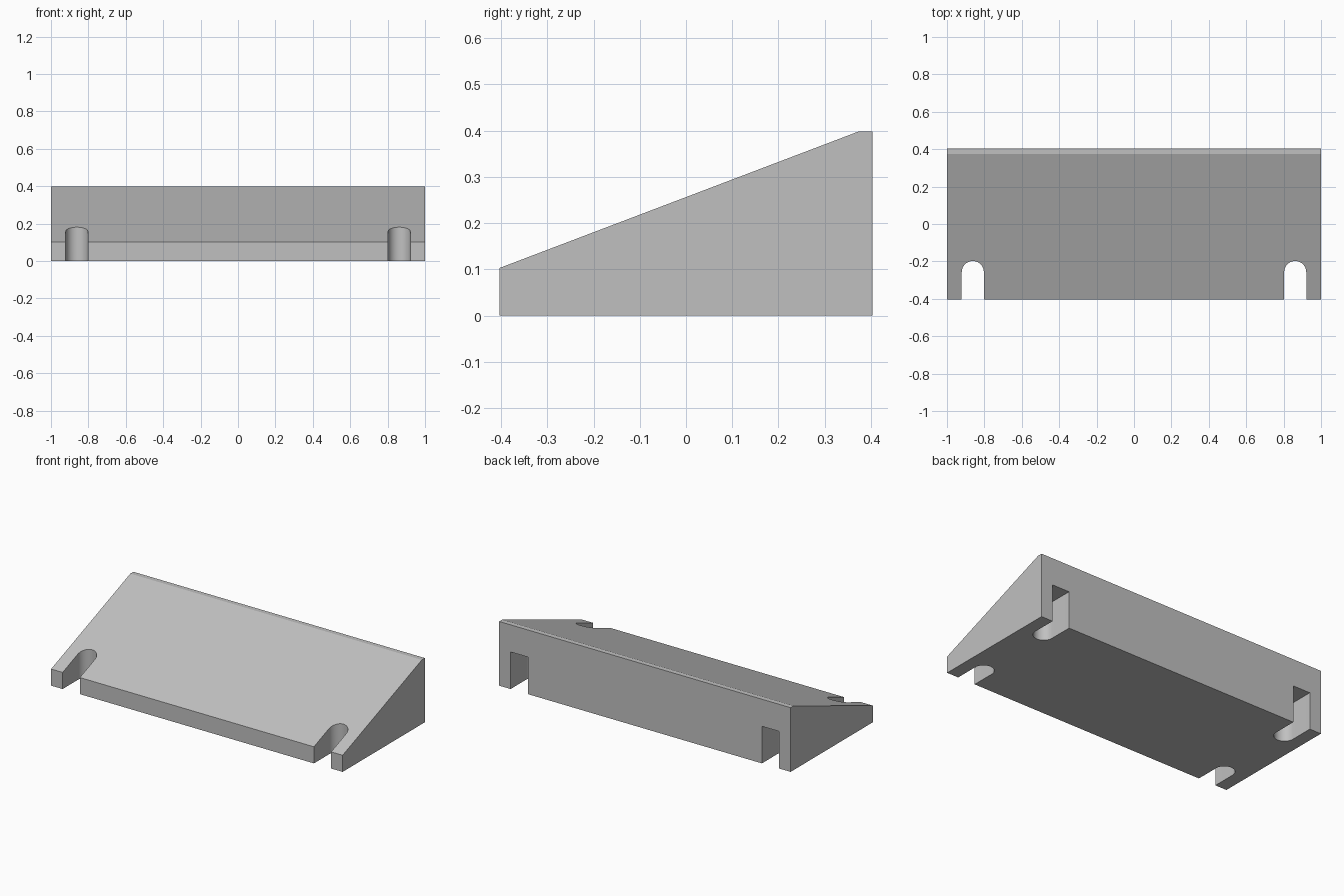
import bpy
import bmesh
from math import cos, sin, pi, radians

cube = bpy.data.objects.get("Cube")
if cube:
    bpy.data.objects.remove(cube, do_unlink=True)

HALF_DEPTH = 0.403
SLOT_X = 0.862
SLOT_R = 0.059
SLOT_DEPTH = 0.205

grey = bpy.data.materials.new("light_grey")
grey.use_nodes = True
colour = (0.53, 0.53, 0.53, 1)
grey.diffuse_color = colour
grey.node_tree.nodes["Principled BSDF"].inputs["Base Color"].default_value = colour


def extrude_profile(name, points, offset):
    """Solid made by sweeping a flat outline along an offset."""
    bm = bmesh.new()
    face = bm.faces.new([bm.verts.new(p) for p in points])
    swept = bmesh.ops.extrude_face_region(bm, geom=[face])
    moved = [v for v in swept["geom"] if isinstance(v, bmesh.types.BMVert)]
    bmesh.ops.translate(bm, verts=moved, vec=offset)
    bmesh.ops.recalc_face_normals(bm, faces=bm.faces)
    mesh = bpy.data.meshes.new(name)
    bm.to_mesh(mesh)
    bm.free()
    mesh.materials.append(grey)
    obj = bpy.data.objects.new(name, mesh)
    bpy.context.collection.objects.link(obj)
    return obj


def slot_cutter(name, x, side, height):
    """Round-ended slot opening on the front (side -1) or back (side 1)."""
    centre_y = side * (HALF_DEPTH - SLOT_DEPTH + SLOT_R)
    mouth_y = side * (HALF_DEPTH + 0.1)
    steps = 24
    arc = [(x + SLOT_R * cos(pi * i / steps),
            centre_y - side * SLOT_R * sin(pi * i / steps), -0.1)
           for i in range(steps + 1)]
    outline = [(x + SLOT_R, mouth_y, -0.1)] + arc + [(x - SLOT_R, mouth_y, -0.1)]
    return extrude_profile(name, outline, (0, 0, height + 0.1))


# Wedge body with a narrow flat ridge at the back
profile = [(-HALF_DEPTH, 0), (HALF_DEPTH, 0), (HALF_DEPTH, 0.398),
           (0.373, 0.398), (-HALF_DEPTH, 0.103)]
ramp = extrude_profile("ramp_body", [(-1, y, z) for y, z in profile], (2, 0, 0))

# Open slots through the front, blind slots under the back
cutters = []
for label, x in (("left", SLOT_X), ("right", -SLOT_X)):
    cutters.append(slot_cutter("front_slot_" + label, x, -1, 0.6))
    cutters.append(slot_cutter("back_slot_" + label, x, 1, 0.23))

bpy.ops.object.select_all(action="DESELECT")
ramp.select_set(True)
bpy.context.view_layer.objects.active = ramp
for cutter in cutters:
    cutter.hide_render = True
    mod = ramp.modifiers.new(cutter.name, "BOOLEAN")
    mod.operation = "DIFFERENCE"
    mod.solver = "EXACT"
    mod.object = cutter
    bpy.ops.object.modifier_apply(modifier=mod.name)
for cutter in cutters:
    bpy.data.objects.remove(cutter, do_unlink=True)

# Smooth slot ends, crisp edges elsewhere
bpy.ops.object.shade_smooth_by_angle(angle=radians(15))
